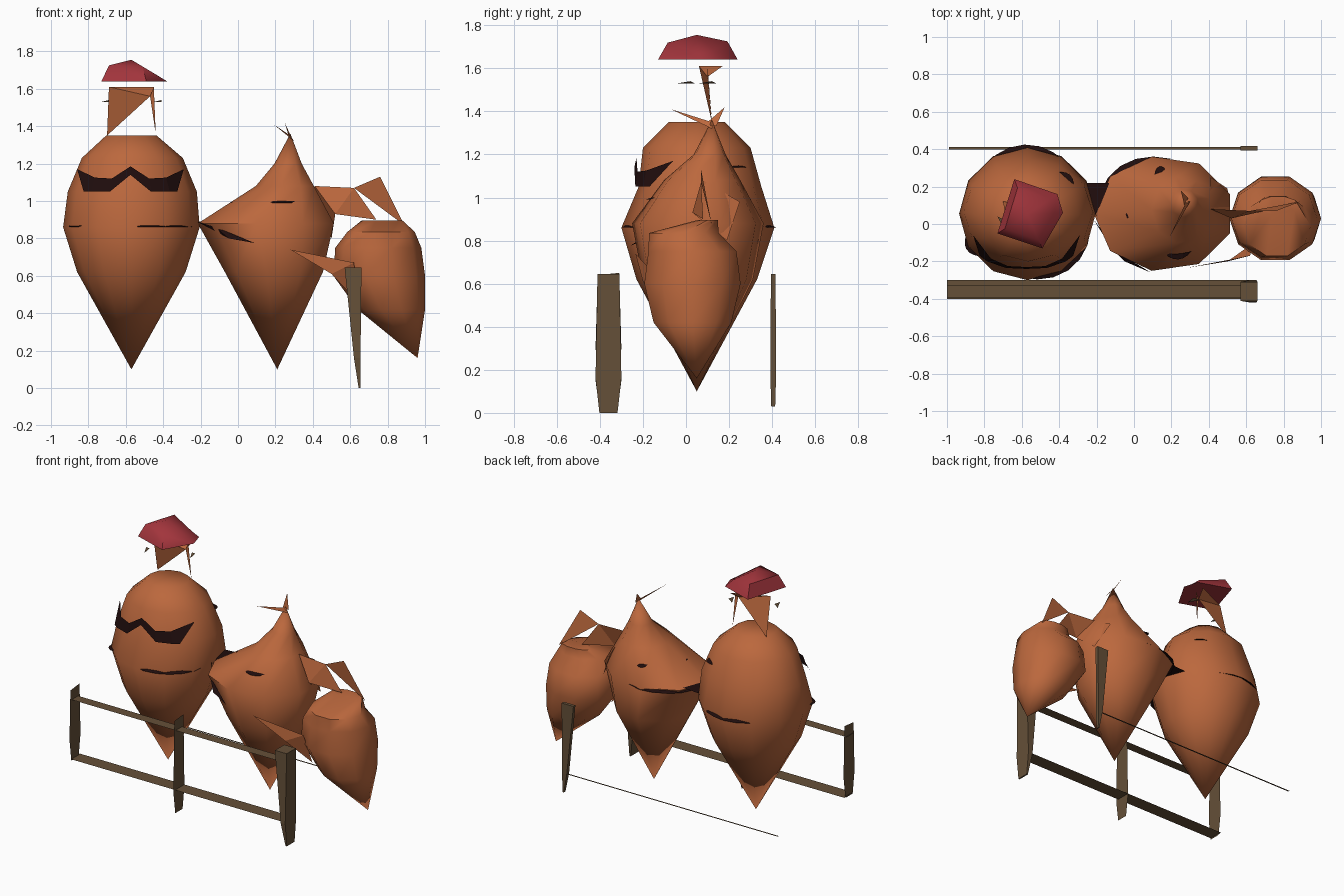
import bpy, bmesh, math
from mathutils import Vector

cube = bpy.data.objects.get("Cube")
if cube:
    bpy.data.objects.remove(cube, do_unlink=True)


def material(name, rgb):
    m = bpy.data.materials.new(name)
    m.use_nodes = True
    m.diffuse_color = (*rgb, 1)
    bsdf = m.node_tree.nodes["Principled BSDF"]
    bsdf.inputs["Base Color"].default_value = (*rgb, 1)
    bsdf.inputs["Roughness"].default_value = 0.8
    return m


COPPER = material("copper feathers", (0.50, 0.138, 0.047))
RED = material("red hat", (0.36, 0.035, 0.045))
WOOD = material("brown wood", (0.13, 0.08, 0.04))
DARK = material("dark trim", (0.014, 0.004, 0.004))


def build(name, faces, mat, smooth=False):
    """Make an object from faces given as lists of points."""
    bm = bmesh.new()
    for pts in faces:
        bm.faces.new([bm.verts.new(p) for p in pts])
    bmesh.ops.remove_doubles(bm, verts=bm.verts, dist=0.0005)
    bmesh.ops.recalc_face_normals(bm, faces=bm.faces)
    me = bpy.data.meshes.new(name)
    bm.to_mesh(me)
    bm.free()
    me.materials.append(mat)
    ob = bpy.data.objects.new(name, me)
    bpy.context.collection.objects.link(ob)
    if smooth:
        bpy.ops.object.select_all(action='DESELECT')
        ob.select_set(True)
        bpy.context.view_layer.objects.active = ob
        bpy.ops.object.shade_smooth_by_angle(angle=math.radians(50))
    return ob


def loft(name, rings, sides, turn=0.0):
    """Rings are (x, y, z, x radius, y radius), joined bottom to top."""
    loops = []
    for x, y, z, rx, ry in rings:
        loops.append([Vector((x + rx * math.cos(turn + math.tau * i / sides),
                              y + ry * math.sin(turn + math.tau * i / sides), z))
                      for i in range(sides)])
    faces = []
    for a, b in zip(loops, loops[1:]):
        for i in range(sides):
            j = (i + 1) % sides
            pts = []
            for p in (a[i], a[j], b[j], b[i]):
                if all((p - q).length > 0.001 for q in pts):
                    pts.append(p)
            if len(pts) > 2:
                faces.append(pts)
    for ring, loop in ((rings[0], loops[0]), (rings[-1], loops[-1])):
        if ring[3] > 0.001:
            faces.append(loop)
    return build(name, faces, COPPER, True)


# Main bodies: tapered, faceted and smooth shaded
loft("hatted_body", [(-.57, .05, .10, 0, 0), (-.57, .05, .62, .29, .28),
                     (-.57, .055, .86, .365, .355), (-.565, .065, 1.05, .345, .285),
                     (-.565, .05, 1.23, .27, .25), (-.57, .05, 1.35, .135, .13)], 12)
loft("middle_body", [(.21, .05, .10, 0, 0), (.20, .055, .62, .27, .26),
                     (.16, .055, .88, .375, .31), (.255, .075, 1.08, .16, .18),
                     (.27, .11, 1.2, .075, .075), (.28, .12, 1.36, 0, 0)],
     9, math.pi)
loft("end_body", [(.96, .05, .16, 0, 0), (.82, .03, .42, .18, .19),
                  (.755, .03, .60, .245, .235), (.75, .03, .75, .23, .215),
                  (.765, -.01, .835, .18, .17), (.77, .10, .895, .11, .05)], 10)

# Loose feather strips joining the middle and end bodies
build("feather_strips", [
    [(.41, .08, 1.08), (.62, .07, 1.07), (.52, .03, .93)],
    [(.62, .07, 1.07), (.52, .03, .93), (.74, .08, .90)],
    [(.62, .07, 1.07), (.76, .07, 1.13), (.89, .12, .87)],
    [(.41, .08, 1.08), (.41, .25, .98), (.5, .19, .8), (.52, .03, .93)],
    [(.28, -.235, .74), (.5, -.2, .61), (.62, -.17, .67)],
    [(.5, -.2, .61), (.62, -.17, .67), (.64, -.10, .46)]], COPPER)
build("ear_spikes", [
    [(.28, .12, 1.35), (.30, .12, 1.32), (.19, -.07, 1.41)],
    [(.27, .10, 1.35), (.29, .14, 1.33), (.25, .18, 1.42)]], COPPER)

# Thin face pieces and hat
build("neck_pieces", [
    [(-.70, .12, 1.35), (-.69, .06, 1.61), (-.47, .10, 1.56)],
    [(-.69, .06, 1.61), (-.45, .17, 1.61), (-.47, .10, 1.56)],
    [(-.45, .10, 1.61), (-.47, .10, 1.56), (-.44, .12, 1.36)]], COPPER)
for side, x, y in (("left", -.43, .10), ("right", -.71, 0)):
    build(side + "_earring", [[(x + .02, y - .04, 1.53), (x - .02, y + .04, 1.53),
                               (x + .02, y + .02, 1.54)]], WOOD)
rim = [(-.73, -.05), (-.64, .24), (-.41, .16), (-.38, .06), (-.49, -.13)]
low = [Vector((x, y, 1.64)) for x, y in rim]
centre = Vector((-.57, .05, 1.64))
high = []
for p in low:
    q = centre + (p - centre) * .75
    q.z = min(1.725, 1.755 - .6 * (q.x - centre.x))
    high.append(q)
peak = Vector((-.57, .05, 1.755))
hat_faces = [low]
for i in range(5):
    j = (i + 1) % 5
    hat_faces += [[low[i], low[j], high[j], high[i]], [high[i], high[j], peak]]
build("hat", hat_faces, RED, True)

# Dark moustache lying on the front of the hatted body
upper = [(.285, -.06, 1.17), (.19, -.185, 1.125), (.1, -.225, 1.12), (0, -.23, 1.185)]
lower = [(.25, -.17, 1.05), (.21, -.2, 1.05), (.11, -.235, 1.05), (0, -.24, 1.14)]
build("moustache", [[(-.575 + s * x, y, z) for x, y, z in
                     (upper[i], upper[i + 1], lower[i + 1], lower[i])]
                    for s in (1, -1) for i in range(3)], DARK)


def sliver(name, x, y, z, rx, ry, start, end, depth):
    """Flat dark crescent hugging a body between two angles."""
    steps = 6
    inner, outer = [], []
    for i in range(steps + 1):
        t = i / steps
        a = math.radians(start + (end - start) * t)
        grow = depth * math.sin(math.pi * t)
        inner.append((x + rx * math.cos(a), y + ry * math.sin(a), z))
        outer.append((x + (rx + grow) * math.cos(a), y + (ry + grow) * math.sin(a), z - .01))
    faces = [[inner[0], outer[1], inner[1]], [inner[-2], outer[-2], inner[-1]]]
    faces += [[inner[i], outer[i], outer[i + 1], inner[i + 1]] for i in range(1, steps - 1)]
    build(name, faces, DARK)


# Belt and slits cut around the bodies
for name, start, end in (("back", 55, 130), ("front", -95, -15), ("side", 200, 222)):
    sliver("hatted_belt_" + name, -.57, .055, .87, .35, .34, start, end, .03)
sliver("hatted_back_slit", -.565, .055, 1.15, .285, .255, 32, 60, .035)
sliver("middle_belt_back", .165, .055, .875, .355, .295, 85, 172, .03)
for name, start, end in (("front", -105, -68), ("back", 100, 118), ("side", 172, 194)):
    sliver("middle_slit_" + name, .22, .065, 1.0, .235, .225, start, end, .03)
build("belt_pinch", [[(-.21, .06, .89), (-.26, .22, .88), (-.08, .22, .89)],
                     [(-.21, .06, .89), (-.08, .22, .87), (-.17, -.02, .87)],
                     [(-.22, .03, .89), (-.12, -.13, .86), (-.05, -.2, .8)],
                     [(-.12, -.13, .86), (.09, -.26, .775), (-.05, -.2, .8)]], DARK)

# Fence: flat rails and posts
FRONT = -.36


def flat_rail(name, y, half, z, x0, x1):
    build(name, [[(x0, y - half, z), (x1, y - half, z),
                  (x1, y + half, z), (x0, y + half, z)]], WOOD)


flat_rail("lower_rail", FRONT + .01, .05, .16, -1, .62)
flat_rail("upper_rail", FRONT, .035, .57, -1, .62)
flat_rail("back_rail", .405, .006, .16, -.99, .62)

for name, x, foot in (("end_post", -.995, .15), ("middle_post", -.2, 0)):
    build(name, [[(x, FRONT - .04, foot), (x, FRONT + .04, foot),
                  (x, FRONT + .06, foot + .15), (x, FRONT + .05, .65),
                  (x, FRONT - .05, .64), (x, FRONT - .06, foot + .15)]], WOOD)


def corner_post(name, y, half, foot):
    """Post narrowing to a point at the outer foot."""
    levels = [(.645, .655, foot, .7), (.62, .655, .16, 1), (.57, .66, .645, .85)]
    loops = []
    for x0, x1, z, k in levels:
        d = half * k
        loops.append([(x0, y - d, z), (x1, y - d, z), (x1, y + d, z), (x0, y + d, z)])
    faces = [loops[0], loops[-1]]
    for a, b in zip(loops, loops[1:]):
        faces += [[a[i], a[(i + 1) % 4], b[(i + 1) % 4], b[i]] for i in range(4)]
    build(name, faces, WOOD)


corner_post("front_corner_post", FRONT, .06, 0)
corner_post("back_corner_post", .405, .013, .03)
